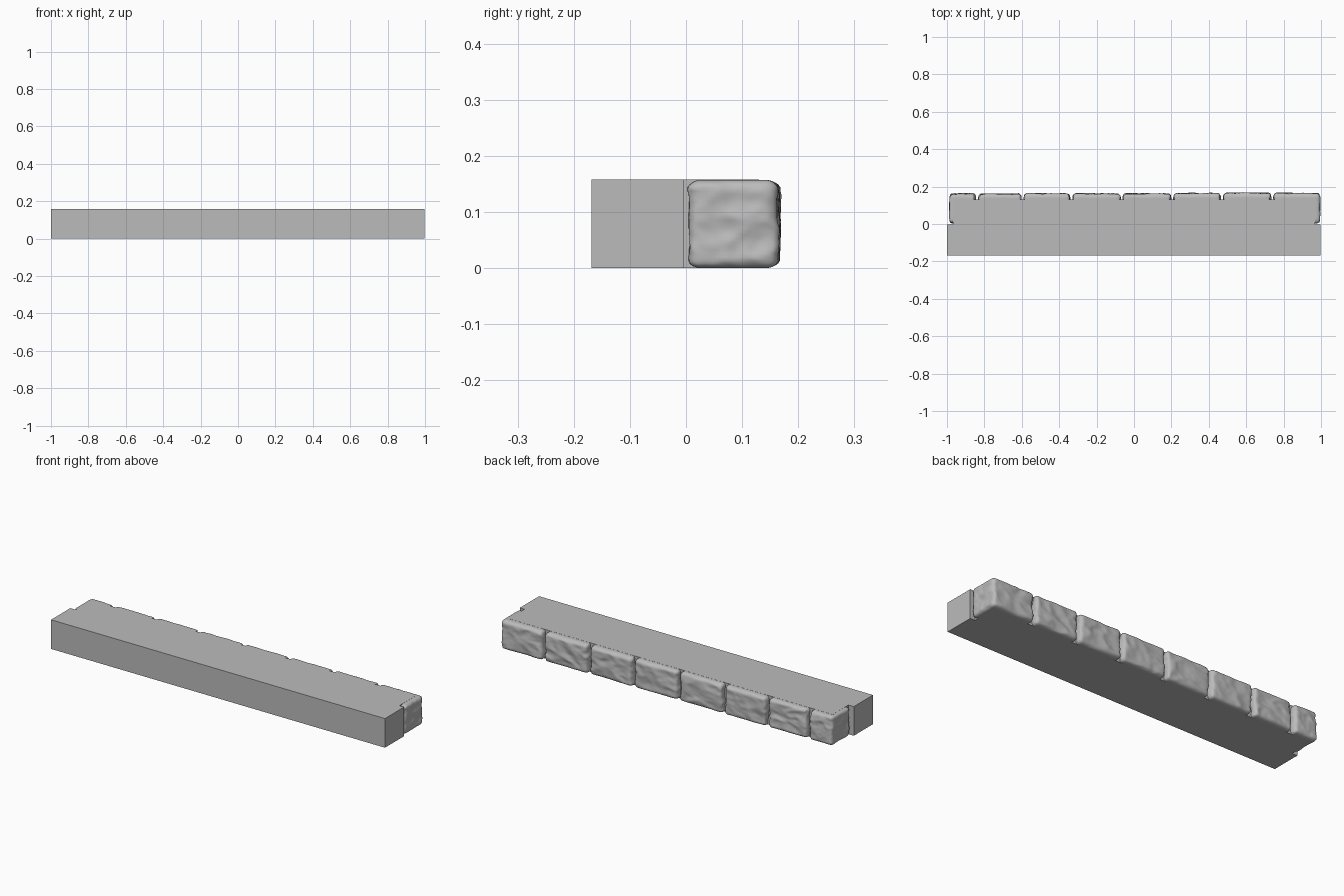
import bpy, bmesh, random
from mathutils import Vector, noise

if "Cube" in bpy.data.objects:
    bpy.data.objects.remove(bpy.data.objects["Cube"], do_unlink=True)

random.seed(4)
HEIGHT = 0.157
BACK = 0.168

stone_grey = bpy.data.materials.new("stone_grey")
stone_grey.use_nodes = True
GREY = (0.5, 0.5, 0.5, 1)
stone_grey.diffuse_color = GREY
stone_grey.node_tree.nodes["Principled BSDF"].inputs["Base Color"].default_value = GREY


def finish(name, bm, smooth):
    bmesh.ops.recalc_face_normals(bm, faces=bm.faces)
    mesh = bpy.data.meshes.new(name)
    for face in bm.faces:
        face.smooth = smooth
    bm.to_mesh(mesh)
    bm.free()
    mesh.materials.append(stone_grey)
    obj = bpy.data.objects.new(name, mesh)
    bpy.context.collection.objects.link(obj)


def make_slab():
    """Smooth slab with a narrower tongue behind the stones."""
    outline = [(-1, -BACK), (0.996, -BACK), (0.996, -0.004), (0.968, -0.004),
               (0.968, 0.13), (-0.968, 0.13), (-0.968, -0.004), (-1, -0.004)]
    bm = bmesh.new()
    face = bm.faces.new([bm.verts.new((x, y, 0)) for x, y in outline])
    top = bmesh.ops.extrude_face_region(bm, geom=[face])["geom"]
    verts = [v for v in top if isinstance(v, bmesh.types.BMVert)]
    bmesh.ops.translate(bm, verts=verts, vec=(0, 0, HEIGHT + 0.0005))
    finish("smooth_slab", bm, False)


def roughness(p):
    """Chiselled relief from 0 (proud) to 1 (cut back)."""
    q = Vector((p.x * 9 + p.z * 6, p.y * 11, p.z * 14 - p.x * 5))
    warp = noise.noise(q * 0.6) * 0.7
    ridge = abs(noise.noise(q + Vector((warp, warp, 0))))
    broad = 0.5 + 0.5 * noise.noise(q * 0.7)
    fine = abs(noise.noise(q * 2.5))
    return min(1, 0.75 * ridge + 0.4 * broad + 0.25 * fine)


def make_stone(name, low, high, seed):
    """Rounded block with a rough hewn face."""
    low, high = Vector(low), Vector(high)
    radius = Vector((0.022, 0.03, 0.018))
    bm = bmesh.new()
    bmesh.ops.create_cube(bm, size=1)
    bmesh.ops.subdivide_edges(bm, edges=bm.edges[:], cuts=23, use_grid_fill=True)
    shift = Vector((seed * 3.7, seed * 1.3, seed * 2.1))
    for v in bm.verts:
        p = Vector([low[i] + (v.co[i] + 0.5) * (high[i] - low[i]) for i in range(3)])
        inner = Vector([min(max(p[i], low[i] + radius[i]), high[i] - radius[i])
                        for i in range(3)])
        n = Vector([(p[i] - inner[i]) / radius[i] for i in range(3)]).normalized()
        p = inner + Vector([n[i] * radius[i] for i in range(3)])
        # Cut the sides and back inward, keeping top and bottom flat
        cut = 0.016 * roughness(p + shift)
        v.co = p - Vector((n.x, n.y, 0)) * cut
    finish(name, bm, True)


make_slab()

# Row of hewn stones along the back, the end ones wrapping the corners
joints = [-0.993, -0.84, -0.595, -0.335, -0.065, 0.205, 0.47, 0.74, 1.0]
last = len(joints) - 2
for i in range(len(joints) - 1):
    x0 = joints[i] + (0 if i == 0 else 0.001)
    x1 = joints[i + 1] - (0 if i == last else 0.001)
    front = -0.002 if i in (0, last) else 0.06
    back = BACK + random.uniform(0, 0.004)
    make_stone(f"hewn_stone_{i + 1}", (x0, front, 0), (x1, back, HEIGHT), i + 1)
